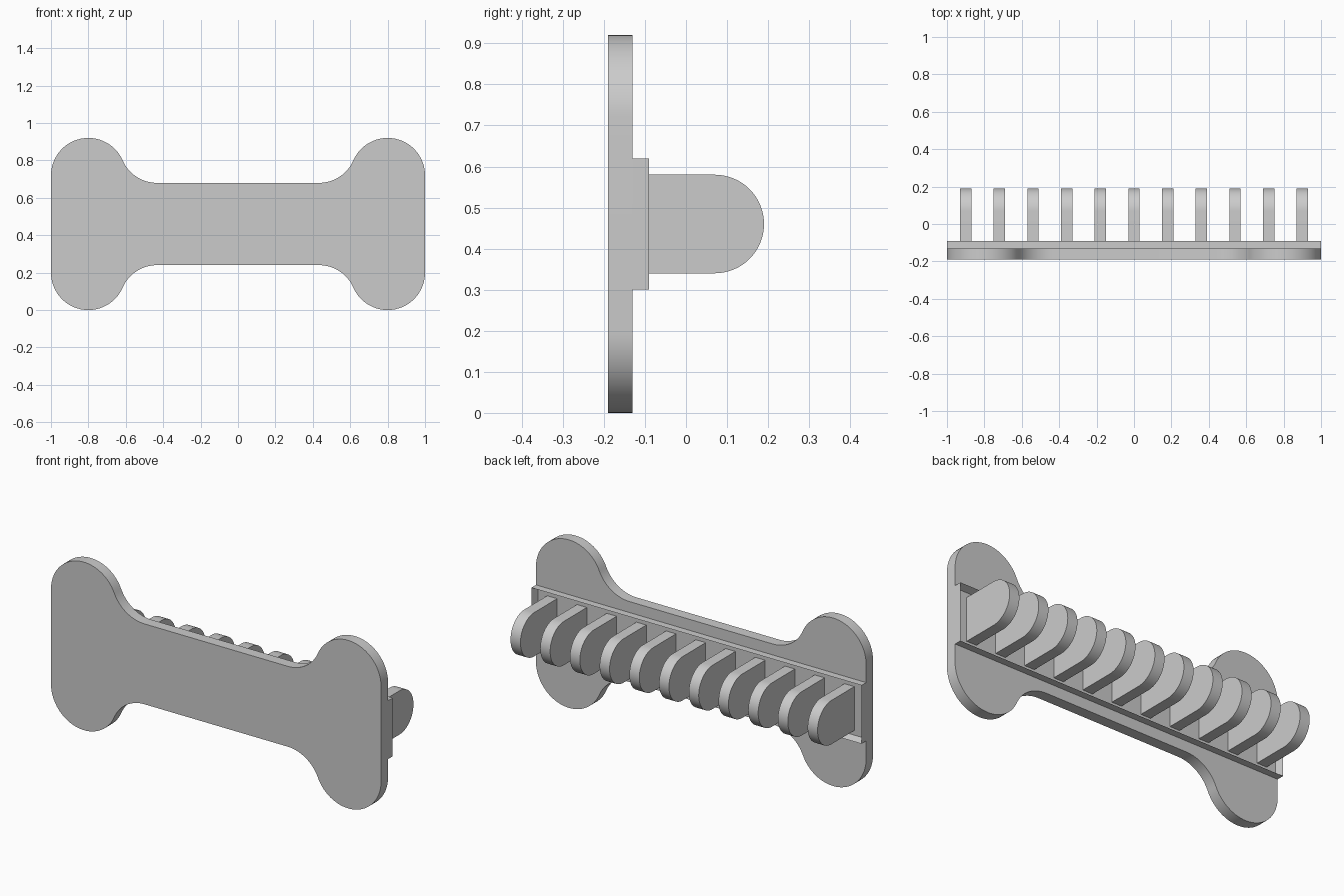
import bpy, bmesh, math
from mathutils import Vector

if "Cube" in bpy.data.objects:
    bpy.data.objects.remove(bpy.data.objects["Cube"], do_unlink=True)

grey = bpy.data.materials.new("plain_grey")
grey.use_nodes = True
grey.diffuse_color = (0.6, 0.6, 0.6, 1)
grey.node_tree.nodes["Principled BSDF"].inputs["Base Color"].default_value = (0.6, 0.6, 0.6, 1)

MID_Z = 0.46


def arc(cx, cy, r, start, end, steps):
    """Points along an arc, angles in radians."""
    return [(cx + r * math.cos(start + (end - start) * i / steps),
             cy + r * math.sin(start + (end - start) * i / steps)) for i in range(steps + 1)]


def finish(name, bm):
    bmesh.ops.recalc_face_normals(bm, faces=bm.faces)
    mesh = bpy.data.meshes.new(name)
    bm.to_mesh(mesh)
    bm.free()
    mesh.materials.append(grey)
    obj = bpy.data.objects.new(name, mesh)
    bpy.context.collection.objects.link(obj)
    bpy.ops.object.select_all(action="DESELECT")
    obj.select_set(True)
    bpy.context.view_layer.objects.active = obj
    bpy.ops.object.shade_smooth_by_angle(angle=math.radians(30))
    return obj


def prism(name, points, depth):
    """Extrude a closed 3D outline along the depth vector."""
    bm = bmesh.new()
    face = bm.faces.new([bm.verts.new(p) for p in points])
    new = bmesh.ops.extrude_face_region(bm, geom=[face], use_keep_orig=True)["geom"]
    bmesh.ops.translate(bm, vec=Vector(depth),
                        verts=[v for v in new if isinstance(v, bmesh.types.BMVert)])
    return finish(name, bm)


# Bone-shaped front plate: one quarter outline, mirrored to all four corners
R = 0.2
LOBE_X, LOBE_Z, BAR = 0.8, 0.26, 0.22
fillet_z = BAR + R
fillet_x = LOBE_X - math.sqrt((2 * R) ** 2 - (fillet_z - LOBE_Z) ** 2)
join = math.atan2(fillet_z - LOBE_Z, fillet_x - LOBE_X)
quarter = arc(LOBE_X, LOBE_Z, R, 0, join, 32)
quarter += arc(fillet_x, fillet_z, R, join - math.pi, -math.pi / 2, 16)[1:]
upper = quarter + [(-x, z) for x, z in reversed(quarter)]
outline = upper + [(x, -z) for x, z in reversed(upper)]
prism("front_plate", [(x, -0.19, MID_Z + z) for x, z in outline], (0, 0.06, 0))

# Shallow rimmed tray on the back of the plate
bm = bmesh.new()
bmesh.ops.create_cube(bm, size=1)
bmesh.ops.scale(bm, vec=(2, 0.042, 0.32), verts=bm.verts)
bmesh.ops.translate(bm, vec=(0, -0.111, MID_Z), verts=bm.verts)
bm.normal_update()
back = max(bm.faces, key=lambda f: f.calc_center_median().y)
bmesh.ops.inset_individual(bm, faces=[back], thickness=0.02)
bmesh.ops.translate(bm, vec=(0, -0.038, 0), verts=back.verts)
finish("rimmed_tray", bm)

# Row of round-ended fins
profile = [(-0.13, -0.12)] + arc(0.07, 0, 0.12, -math.pi / 2, math.pi / 2, 32) + [(-0.13, 0.12)]
for i in range(11):
    x = -0.9 + 0.18 * i
    prism(f"fin_{i + 1}", [(x - 0.03, y, MID_Z + z) for y, z in profile], (0.06, 0, 0))
